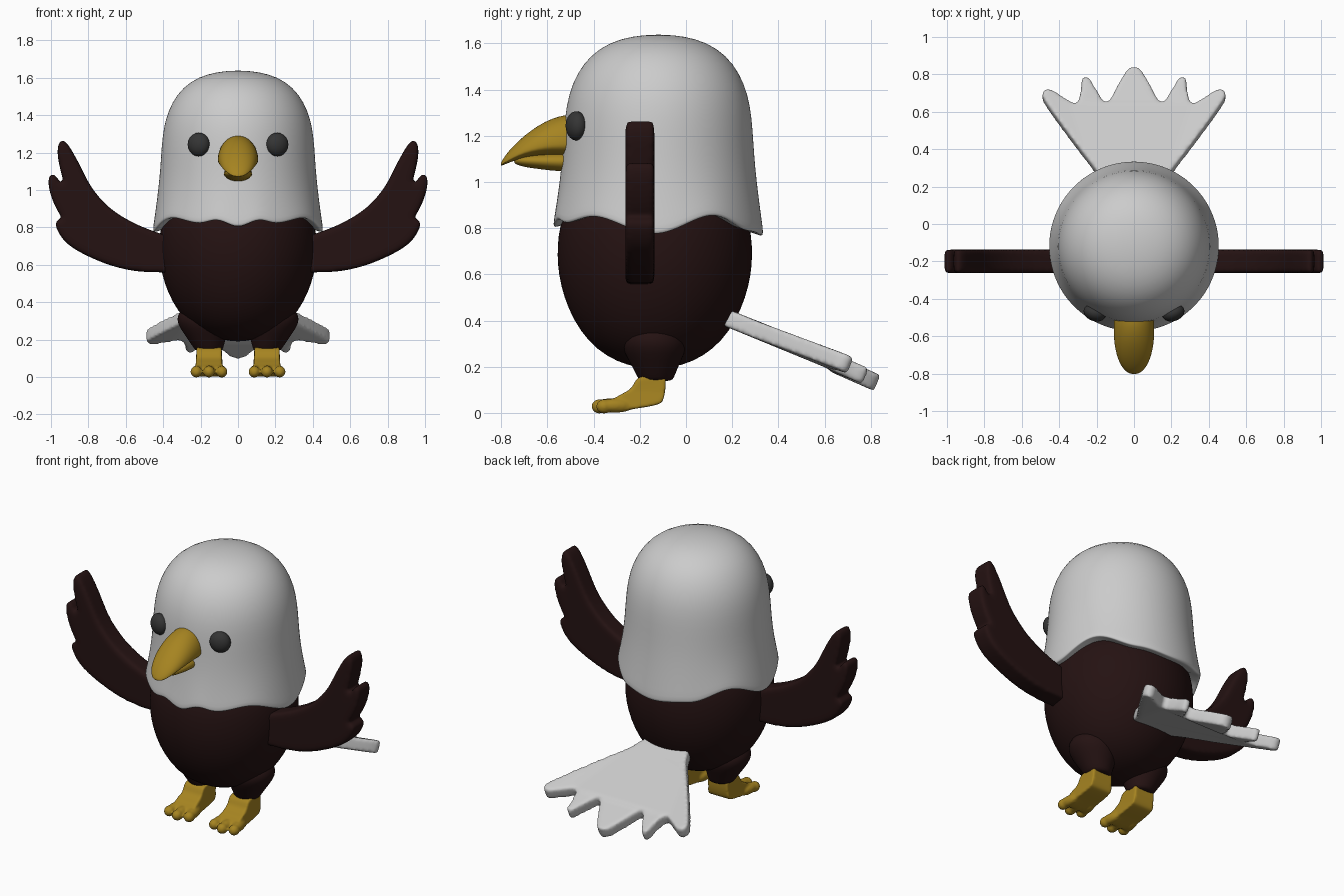
import bpy, bmesh, math
from mathutils import Vector, Matrix

if "Cube" in bpy.data.objects:
    bpy.data.objects.remove(bpy.data.objects["Cube"])


def material(name, rgb):
    m = bpy.data.materials.new(name)
    m.diffuse_color = (*rgb, 1)
    m.use_nodes = True
    m.node_tree.nodes["Principled BSDF"].inputs["Base Color"].default_value = m.diffuse_color
    return m


BROWN = material("dark_brown", (0.018, 0.006, 0.006))
GOLD = material("gold", (0.38, 0.23, 0.015))
BLACK = material("eye_dark", (0.035, 0.035, 0.035))


def finish(name, bm, mat=None, subsurf=0, voxel=0, smooth=0, mirror=False):
    bmesh.ops.recalc_face_normals(bm, faces=bm.faces[:])
    me = bpy.data.meshes.new(name)
    bm.to_mesh(me)
    bm.free()
    ob = bpy.data.objects.new(name, me)
    bpy.context.collection.objects.link(ob)
    if mat:
        me.materials.append(mat)
    for p in me.polygons:
        p.use_smooth = True
    if voxel:
        r = ob.modifiers.new("Remesh", 'REMESH')
        r.mode = 'VOXEL'
        r.voxel_size = voxel
        r.use_smooth_shade = True
        s = ob.modifiers.new("Smooth", 'SMOOTH')
        s.factor, s.iterations = 0.5, smooth
    if subsurf:
        ob.modifiers.new("Subsurf", 'SUBSURF').levels = subsurf
        ob.modifiers["Subsurf"].render_levels = subsurf
    if mirror:
        ob.modifiers.new("Mirror", 'MIRROR')
    return ob


def loft(rings):
    """Skin closed rings of points and cap both ends."""
    bm = bmesh.new()
    vs = [[bm.verts.new(p) for p in ring] for ring in rings]
    n = len(vs[0])
    for a, b in zip(vs, vs[1:]):
        for i in range(n):
            bm.faces.new((a[i], a[(i + 1) % n], b[(i + 1) % n], b[i]))
    bm.faces.new(vs[0])
    bm.faces.new(vs[-1])
    return bm


def lathe(profile, cx, cy, n=40, lift=lambda a, z: 0):
    """Profile of (radius, z); cx and cy give the centre at a height."""
    angles = [2 * math.pi * i / n for i in range(n)]
    return loft([[(cx(z) + r * math.sin(a), cy(z) - r * math.cos(a), z + lift(a, z))
                  for a in angles] for r, z in profile])


def smooth_outline(pts, steps=5):
    out, n = [], len(pts)
    for i in range(n):
        a, b, c, d = (Vector(pts[(i + k) % n]) for k in (-1, 0, 1, 2))
        for s in range(steps):
            t = s / steps
            out.append(0.5 * (2 * b + (c - a) * t + (2 * a - 5 * b + 4 * c - d) * t * t
                              + (3 * b - a - 3 * c + d) * t ** 3))
    return out


def slab(outline, place):
    """Thick plate from an outline; place(u, v, side) gives the 3D point."""
    pts = smooth_outline(outline)
    return loft([[place(p.x, p.y, s) for p in pts] for s in (-1, 1)])


# Head hood with wavy hem
HEM = [(0, .80), (15, .84), (27, .82), (51, .85), (88, .772), (122, .855), (152, .785), (180, .765)]


def hem(a):
    d = math.degrees(a)
    d = min(d, 360 - d)
    for (d0, z0), (d1, z1) in zip(HEM, HEM[1:]):
        if d <= d1 + 1e-6:
            t = (d - d0) / (d1 - d0)
            return z0 + (z1 - z0) * t * t * (3 - 2 * t)
    return HEM[-1][1]


def hem_lift(a, z):
    return (hem(a) - .8) * max(0, 1 - max(0, z - .8) / .3) ** 1.5


head = [(.36, .83), (.43, .805), (.45, .80), (.456, .81), (.448, .86), (.434, .95), (.42, 1.06),
        (.412, 1.17), (.405, 1.28), (.388, 1.38), (.352, 1.47), (.295, 1.548), (.21, 1.605),
        (.11, 1.632), (.02, 1.638)]
finish("head", lathe(head, lambda z: 0, lambda z: -.12, 72, hem_lift), subsurf=1)

# Body
body = [(.02, .19), (.12, .205), (.21, .245), (.29, .31), (.352, .40), (.395, .50), (.418, .60),
        (.424, .68), (.42, .77), (.40, .86), (.34, .95), (.02, 1.0)]
finish("body", lathe(body, lambda z: 0, lambda z: -.135), BROWN, 1)

# Thighs
thigh = [(.02, .138), (.068, .138), (.078, .15), (.10, .20), (.132, .26), (.142, .305), (.12, .35),
         (.07, .38), (.01, .39)]
finish("thighs", lathe(thigh, lambda z: .155 + .2 * (z - .14), lambda z: -.13 - .05 * (z - .14), 24),
       BROWN, 1, mirror=True)

# Wings with three feather tips
wing = [(.30, .73), (.41, .765), (.55, .82), (.68, .90), (.78, 1.01), (.86, 1.16), (.915, 1.25),
        (.95, 1.262), (.965, 1.20), (.945, 1.09), (.91, .975), (.945, 1.03), (.985, 1.085),
        (1.013, 1.06), (1.003, .98), (.96, .88), (.895, .795), (.94, .835), (.972, .835),
        (.968, .79), (.92, .72), (.83, .66), (.69, .60), (.55, .567), (.41, .56), (.30, .56)]
finish("wings", slab(wing, lambda u, v, s: (u, -.2 + .063 * s, v)), BROWN,
       voxel=.012, smooth=12, mirror=True)

# Tail fan with five tips
half = [(.03, .82), (.08, .745), (.145, .64), (.20, .705), (.245, .775), (.278, .765), (.285, .70),
        (.31, .635), (.38, .67), (.45, .712), (.488, .695), (.475, .645), (.35, .47), (.19, .26)]
fan = half + [(.12, .16), (-.12, .16)] + [(-u, v) for u, v in reversed(half)]
normal = Vector((0, .395, .919))


def tail_point(u, v, s):
    return Vector((u, v, .395 - .43 * (v - .21) + .12 * u * u)) + normal * .037 * s


finish("tail", slab(fan, tail_point), voxel=.011, smooth=8)

# Beak: rows of (y, top, bottom, half width)
def beak(name, rows, belly):
    rings = []
    for y, top, bot, w in rows:
        mid = bot + (top - bot) * belly
        ring = []
        for i in range(24):
            a = 2 * math.pi * i / 24
            s = math.sin(a)
            ring.append((w * math.cos(a), y, mid + s * ((top - mid) if s > 0 else (mid - bot))))
        rings.append(ring)
    return finish(name, loft(rings), GOLD, 1)


beak("upper_beak", [(-.46, 1.295, 1.11, .105), (-.52, 1.293, 1.112, .109), (-.58, 1.277, 1.115, .11),
                    (-.64, 1.246, 1.113, .106), (-.70, 1.202, 1.105, .094), (-.75, 1.155, 1.09, .075),
                    (-.783, 1.115, 1.077, .05), (-.798, 1.09, 1.07, .028), (-.802, 1.082, 1.072, .008)], .28)
beak("lower_beak", [(-.46, 1.13, 1.045, .076), (-.55, 1.13, 1.045, .076), (-.63, 1.125, 1.055, .073),
                    (-.70, 1.12, 1.064, .058), (-.735, 1.11, 1.075, .035), (-.745, 1.1, 1.085, .008)], .5)


def ball(bm, loc, scale, yaw=0):
    mat = Matrix.Translation(loc) @ Matrix.Rotation(yaw, 4, 'Z') @ Matrix.Diagonal((*scale, 1))
    bmesh.ops.create_uvsphere(bm, u_segments=32, v_segments=20, radius=1, matrix=mat)


# Eyes
bm = bmesh.new()
ball(bm, (.21, -.475, 1.243), (.061, .044, .063), .35)
finish("eyes", bm, BLACK, mirror=True)

# Feet: sloping instep plus three toes with round tips
instep = [(-.20, .155), (-.10, .155), (-.088, .13), (-.098, .06), (-.125, .036), (-.22, .018),
          (-.32, .004), (-.335, .045), (-.29, .075), (-.24, .105)]
bm = slab(instep, lambda u, v, s: (.155 + s * (.068 + .1 * max(0, .10 - v)), u, v))
for dx, y in ((-.068, -.355), (0, -.375), (.068, -.355)):
    ball(bm, (.155 + dx * .9, y + .05, .032), (.031, .08, .031), dx * 2)
    ball(bm, (.155 + dx, y, .028), (.031, .034, .031))
finish("feet", bm, GOLD, voxel=.007, smooth=4, mirror=True)
